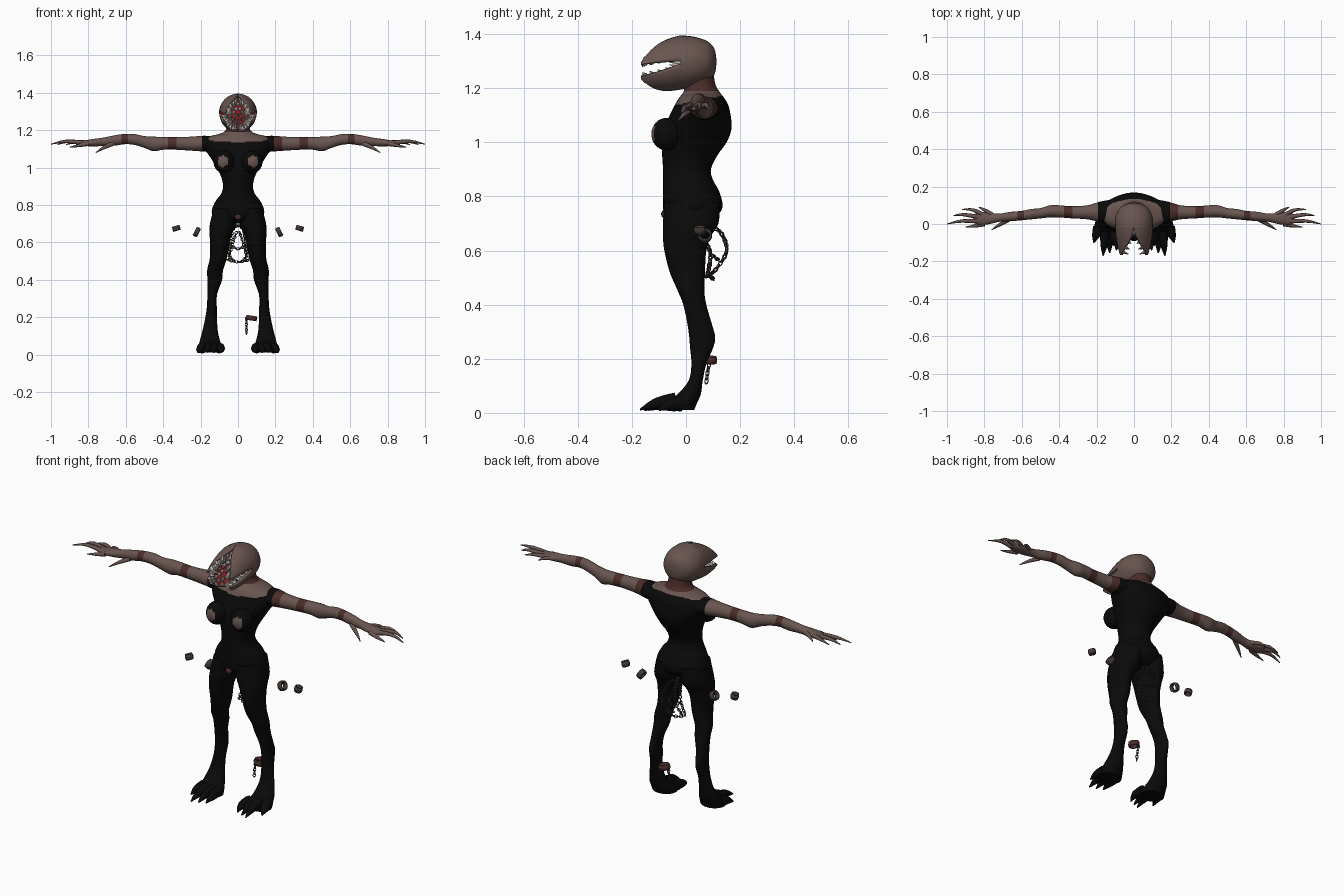
import bpy, bmesh, math
from mathutils import Vector, Matrix

if "Cube" in bpy.data.objects:
    bpy.data.objects.remove(bpy.data.objects["Cube"])


def material(name, r, g, b):
    m = bpy.data.materials.new(name)
    m.use_nodes = True
    m.diffuse_color = (r, g, b, 1)
    m.node_tree.nodes["Principled BSDF"].inputs["Base Color"].default_value = (r, g, b, 1)
    return m


SKIN = material("skin brown", .14, .09, .08)
RUST = material("dark rust", .07, .025, .022)
CLOTH = material("black cloth", .003, .003, .003)
GUMS = material("gum red", .33, .012, .012)
TEETH = material("tooth white", .6, .58, .56)
METAL = material("dark metal", .055, .04, .036)


def finish(name, bm, mats):
    bmesh.ops.recalc_face_normals(bm, faces=bm.faces)
    mesh = bpy.data.meshes.new(name)
    bm.to_mesh(mesh)
    bm.free()
    for m in mats:
        mesh.materials.append(m)
    obj = bpy.data.objects.new(name, mesh)
    bpy.context.collection.objects.link(obj)
    return obj


def spline(rows, steps):
    """Catmull-Rom interpolation of rows of numbers."""
    rows = [Vector(r) for r in rows]
    out = []
    for i in range(len(rows) - 1):
        p, q = rows[i], rows[i + 1]
        a, d = rows[max(i - 1, 0)], rows[min(i + 2, len(rows) - 1)]
        for k in range(steps):
            t = k / steps
            out.append(p + (q - a) * (t / 2) + (a * 2 - p * 5 + q * 4 - d) * (t * t / 2)
                       + (p * 3 - a - q * 3 + d) * (t ** 3 / 2))
    return out + [rows[-1]]


def skin_rings(bm, rings, rule=None):
    """Bridge closed rings and cap both ends; rule(center, column) picks the material."""
    loops = [[bm.verts.new(p) for p in ring] for ring in rings]
    n = len(loops[0])
    for a, b in zip(loops, loops[1:]):
        for j in range(n):
            f = bm.faces.new((a[j], a[(j + 1) % n], b[(j + 1) % n], b[j]))
            f.smooth = True
            if rule:
                f.material_index = rule(f.calc_center_median(), j)
    for cap in (loops[0], loops[-1]):
        f = bm.faces.new(cap)
        if rule:
            f.material_index = rule(f.calc_center_median(), -1)


def loft(name, axis, rows, mats, rule=None, side=1, steps=4, sides=24):
    """Rows give a position on the axis, then the low and high extents of the other two."""
    rings = []
    for t, a0, a1, b0, b1 in spline(rows, steps):
        ring = []
        for k in range(sides):
            w = math.tau * k / sides
            a = (a0 + a1) / 2 + (a1 - a0) / 2 * math.cos(w)
            b = (b0 + b1) / 2 + (b1 - b0) / 2 * math.sin(w)
            p = {"x": (t, a, b), "y": (a, t, b), "z": (a, b, t)}[axis]
            ring.append((p[0] * side, p[1], p[2]))
        rings.append(ring)
    bm = bmesh.new()
    skin_rings(bm, rings, rule)
    return finish(name, bm, mats)


def tube(bm, points, radii, sides=8, steps=3, side=1):
    """Tapered round tube along a smooth path."""
    path = spline([(*p, r) for p, r in zip(points, radii)], steps)
    pts = [Vector((p[0] * side, p[1], p[2])) for p in path]
    rings = []
    for i, p in enumerate(pts):
        along = pts[min(i + 1, len(pts) - 1)] - pts[max(i - 1, 0)]
        turn = along.to_track_quat("Z", "Y")
        rings.append([p + turn @ Vector((math.cos(w), math.sin(w), 0)) * path[i][3]
                      for w in (math.tau * k / sides for k in range(sides))])
    skin_rings(bm, rings)


def torus(bm, matrix, major, minor, n=10, m=6):
    grid = [[bm.verts.new(matrix @ Vector(((major + minor * math.cos(v)) * math.cos(u),
                                           (major + minor * math.cos(v)) * math.sin(u),
                                           minor * math.sin(v))))
             for v in (math.tau * j / m for j in range(m))]
            for u in (math.tau * i / n for i in range(n))]
    for i in range(n):
        for j in range(m):
            a, b = grid[i], grid[(i + 1) % n]
            bm.faces.new((a[j], b[j], b[(j + 1) % m], a[(j + 1) % m])).smooth = True


def chain(name, points, gap=.014):
    """Links turned a quarter against each other along a path."""
    bm = bmesh.new()
    path, last, count = spline(points, 40), None, 0
    for p, q in zip(path, path[1:]):
        if last is None or (p - last).length >= gap:
            turn = (q - p).to_track_quat("X", "Z").to_matrix().to_4x4()
            roll = Matrix.Rotation(math.pi / 2 * (count % 2) + .5, 4, "X")
            torus(bm, Matrix.Translation(p) @ turn @ roll @ Matrix.Diagonal((1.3, .9, 1, 1)),
                  .008, .0025, 8, 5)
            last, count = p, count + 1
    finish(name, bm, [METAL])


def cuff(name, center, radius, height, tilt, axis="Y", mat=METAL):
    bm = bmesh.new()
    m = Matrix.Translation(center) @ Matrix.Rotation(tilt, 4, axis)
    torus(bm, m @ Matrix.Diagonal((1, 1, height, 1)), radius, .005, 14)
    finish(name, bm, [mat])


# Torso and neck: height, half width, front, back
torso = [(1.26, .06, .0, .1), (1.21, .062, -.005, .11), (1.185, .085, -.01, .125),
         (1.165, .155, -.025, .14), (1.14, .185, -.04, .155), (1.1, .178, -.06, .165),
         (1.05, .145, -.082, .168), (1, .115, -.09, .15), (.95, .09, -.088, .115),
         (.9, .08, -.085, .092), (.86, .09, -.085, .1), (.82, .12, -.085, .122),
         (.77, .14, -.085, .135), (.74, .13, -.08, .125), (.71, .08, -.05, .09),
         (.7, .03, -.01, .04)]


def torso_rule(c, j):
    if c.z < 1.145 + .2 * c.y:
        return 0
    return 2 if c.z > 1.19 else 1


loft("torso", "z", [(z, -w, w, f, b) for z, w, f, b in torso], [CLOTH, SKIN, RUST],
     torso_rule, steps=6, sides=32)

# Limb profiles: position on the axis, then extents across it
arm = [(.12, .0, .13, 1.08, 1.165), (.18, .01, .12, 1.085, 1.17), (.25, .025, .1, 1.09, 1.165),
       (.33, .03, .095, 1.095, 1.162), (.4, .035, .1, 1.095, 1.163), (.45, .035, .1, 1.087, 1.165),
       (.5, .03, .085, 1.105, 1.168), (.55, .025, .08, 1.12, 1.178), (.6, .02, .07, 1.125, 1.18),
       (.66, .015, .065, 1.117, 1.172), (.72, .012, .055, 1.115, 1.16),
       (.77, .0, .06, 1.113, 1.153), (.82, -.005, .065, 1.115, 1.145), (.86, .005, .05, 1.12, 1.14)]
leg = [(.78, .01, .13, -.08, .125), (.7, .008, .15, -.085, .12), (.65, .03, .152, -.085, .09),
       (.6, .045, .15, -.08, .075), (.52, .058, .15, -.06, .07), (.45, .08, .165, -.03, .068),
       (.4, .085, .163, -.01, .075), (.33, .11, .162, .005, .095), (.28, .115, .165, .012, .108),
       (.24, .112, .168, .015, .1), (.18, .112, .178, .02, .075), (.12, .107, .192, .01, .062),
       (.07, .095, .205, -.03, .055), (.035, .082, .212, -.07, .04), (.01, .08, .212, -.08, .03)]
fingers = [[(.8, .045, 1.13), (.86, .075, 1.138), (.92, .078, 1.122)],
           [(.82, .035, 1.13), (.91, .05, 1.14), (.965, .045, 1.122)],
           [(.82, .015, 1.13), (.92, .016, 1.14), (1, .0, 1.125)],
           [(.8, .0, 1.128), (.85, -.01, 1.118), (.9, -.016, 1.108)],
           [(.76, .05, 1.135), (.8, .075, 1.135), (.83, .09, 1.12)],
           [(.67, .025, 1.128), (.72, -.005, 1.105), (.76, -.03, 1.08)]]
toes = [[(.1, -.04, .035), (.09, -.1, .03), (.095, -.14, .01)],
        [(.15, -.04, .045), (.16, -.11, .035), (.165, -.17, .012)],
        [(.19, -.02, .035), (.205, -.065, .028), (.215, -.1, .01)],
        [(.125, -.04, .04), (.13, -.1, .03), (.13, -.155, .01)]]


def breast_rule(face, side):
    return 1 if face.normal.dot(Vector((side * .15, -1, .05)).normalized()) > .87 else 0


for side, label in ((1, "left"), (-1, "right")):
    def arm_rule(c, j):
        x = abs(c.x)
        if x < .2:
            return 0
        return 2 if .33 < x < .38 or .59 < x < .62 or (side > 0 and x < .24) else 1

    loft(label + "_arm", "x", arm, [CLOTH, SKIN, RUST], arm_rule, side, 5)
    loft(label + "_leg", "z", leg, [CLOTH], side=side)
    bm = bmesh.new()
    for path in fingers:
        tube(bm, path, (.013, .009, .002), side=side)
    finish(label + "_fingers", bm, [SKIN])
    bm = bmesh.new()
    for path in toes:
        tube(bm, path, (.03, .02, .003), side=side)
    finish(label + "_toes", bm, [CLOTH])
    # Breast with a bare patch in front
    bm = bmesh.new()
    place = Matrix.Translation((side * .075, -.072, 1.03)) @ Matrix.Diagonal((.056, .056, .06, 1))
    bmesh.ops.create_uvsphere(bm, u_segments=32, v_segments=24, radius=1, matrix=place)
    bm.normal_update()
    for f in bm.faces:
        f.smooth = True
        f.material_index = breast_rule(f, side)
    finish(label + "_breast", bm, [CLOTH, SKIN])
    # Loose wrist cuffs
    cuff(label + "_outer_cuff", (side * .33, .05, .675), .017, 3.2, side * .3)
    cuff(label + "_inner_cuff", (side * .22, .07, .655), .022, 3, side * 1.1)

# Skull, open at the front onto the throat
skull = [(.112, -.01, .01, 1.285, 1.31), (.105, -.045, .045, 1.25, 1.345),
         (.08, -.08, .08, 1.222, 1.373), (.03, -.1, .1, 1.203, 1.39), (-.02, -.1, .1, 1.195, 1.395)]
loft("skull", "y", skull, [SKIN, GUMS], lambda c, j: 1 if j < 0 and c.y < 0 else 0, sides=32)


def jaw_point(sx, sz, u, v, scale=1):
    """Point on a jaw petal: u runs to the tip, v from the side slit to the midline."""
    low, high = .04 + .28 * u, math.pi / 2 - 1.1 * u * u
    w = low + (high - low) * v
    shrink = 1 - .3 * u * u
    return Vector((sx * .1 * (1 - .22 * u * u) * scale * math.cos(w), -.02 - .147 * u,
                   1.295 - .03 * u + sz * .1 * shrink * scale * math.sin(w)))


# Four jaw petals, red inside and lined with teeth
teeth = bmesh.new()
COLS = 10
for sx, side in ((1, "left"), (-1, "right")):
    for sz, level in ((1, "upper"), (-1, "lower")):
        rings = []
        for i in range(13):
            u = i / 12
            outer = [jaw_point(sx, sz, u, k / COLS) for k in range(COLS + 1)]
            inner = [jaw_point(sx, sz, u, k / COLS, .87) for k in range(COLS, -1, -1)]
            rings.append(outer + inner)
        bm = bmesh.new()
        skin_rings(bm, rings, lambda c, j: 1 if COLS < j <= 2 * COLS else 0)
        finish(f"{level}_{side}_jaw", bm, [SKIN, GUMS])
        for u in (.1, .3, .5, .7, .88):
            for v in (.08, .36, .64, .92):
                root = jaw_point(sx, sz, u, v, .88)
                tip = jaw_point(sx, sz, u, v, .45) + Vector((0, -.012, 0))
                tube(teeth, (root, tip), (.009, .001), 6, 1)
# Teeth around the throat
for radius, count in ((.02, 6), (.045, 12), (.07, 18)):
    for k in range(count):
        w = math.tau * k / count
        out = Vector((math.cos(w), 0, math.sin(w)))
        root = Vector((0, -.018, 1.295)) + out * radius
        tube(teeth, (root, root + Vector((0, -.045, 0)) - out * .01), (.01, .001), 6, 1)
finish("teeth", teeth, [TEETH])

# Hanging chains behind the thighs
for s, label in ((1, "left"), (-1, "right")):
    chain(label + "_chain", [(0, .07, .69), (s * .025, .125, .67), (s * .04, .15, .6),
                             (s * .045, .11, .53), (s * .02, .07, .5)])
    chain(label + "_inner_chain", [(s * .01, .06, .65), (s * .03, .09, .59), (s * .05, .08, .51)])
chain("lower_chain", [(-.05, .09, .505), (0, .1, .495), (.055, .09, .505)])
chain("middle_chain", [(-.035, .1, .58), (0, .12, .565), (.035, .1, .58)])

# Ankle cuff with its short chain, and the small lock at the front
cuff("ankle_cuff", (.072, .085, .195), .026, 3, .15, mat=RUST)
chain("ankle_chain", [(.045, .088, .19), (.045, .08, .15), (.045, .075, .11)])
bm = bmesh.new()
bmesh.ops.create_uvsphere(bm, u_segments=12, v_segments=8, radius=1,
                          matrix=Matrix.Translation((0, -.08, .735)) @ Matrix.Diagonal((.018, .012, .016, 1)))
finish("lock", bm, [RUST])
